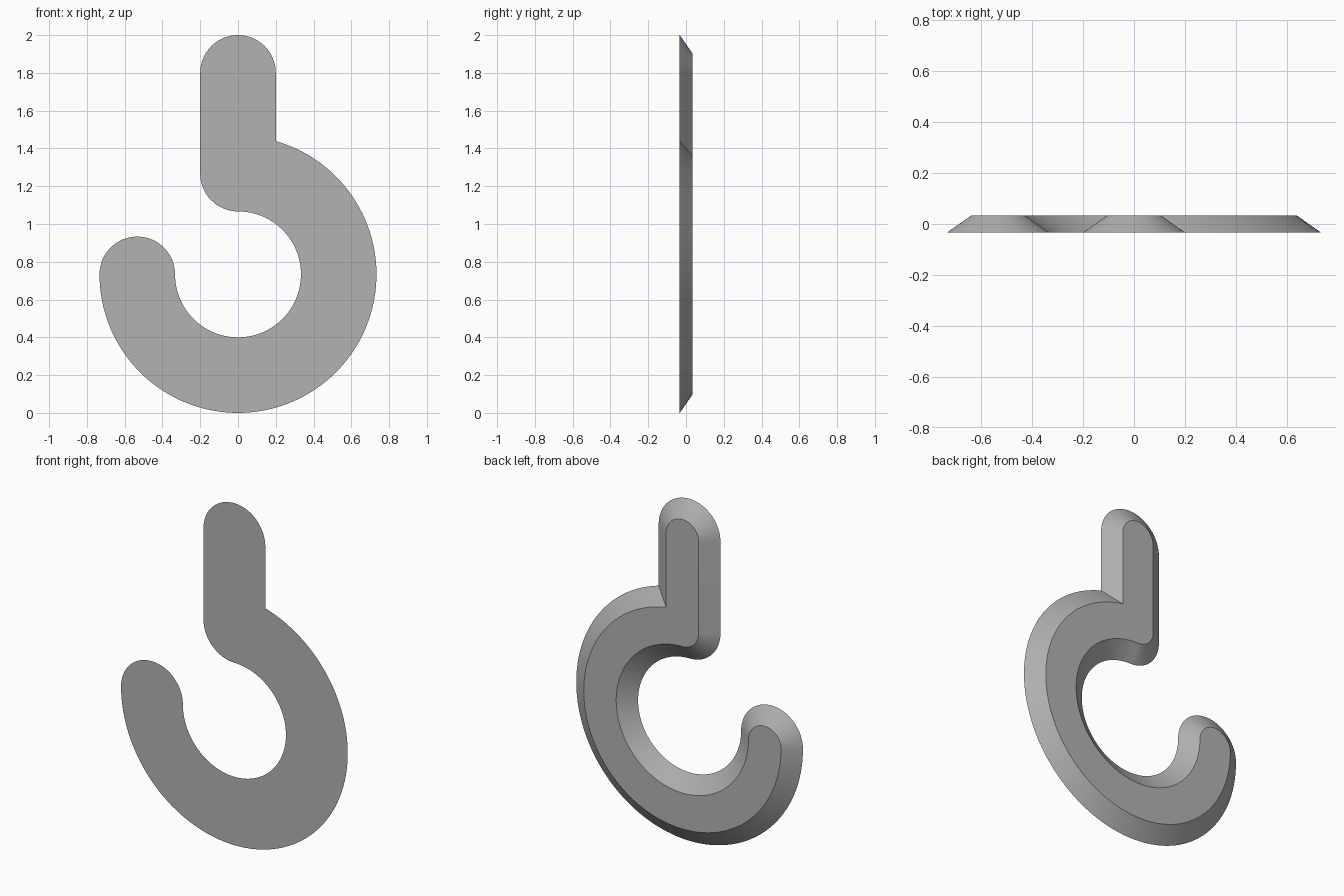
import bpy
import bmesh
from math import sin, cos, sqrt, radians, degrees, asin

cube = bpy.data.objects.get("Cube")
if cube:
    bpy.data.objects.remove(cube, do_unlink=True)

RING = 0.5333          # centreline radius of the hook
RING_Z = 0.7333        # height of the hook centre
SHANK_TOP = 1.8
SHANK_LOW = RING_Z + RING
FRONT_HALF, BACK_HALF = 0.2, 0.105   # half widths of the two faces
HALF_DEPTH = 0.0333


def arc(cx, cz, r, start, end, steps):
    """Points along an arc, angles in degrees."""
    angles = [radians(start + (end - start) * i / steps) for i in range(steps + 1)]
    return [(cx + r * cos(a), cz + r * sin(a)) for a in angles]


def hook_outline(half):
    """Closed outline of the hook for a given half width."""
    outer = RING + half
    join = degrees(asin(sqrt(outer ** 2 - half ** 2) / outer))
    pts = arc(0, SHANK_TOP, half, 0, 180, 40)                 # shank top
    pts += arc(0, SHANK_LOW, half, 180, 270, 20)              # shank heel
    pts += arc(0, RING_Z, RING - half, 90, -180, 90)[1:]      # inner curve
    pts += arc(-RING, RING_Z, half, 0, 180, 40)[1:]           # rounded tip
    pts += arc(0, RING_Z, outer, 180, 360 + join, 90)[1:]     # outer curve
    return pts


# Bevelled plate: wide front face, narrow back face, sloped sides
bm = bmesh.new()
front = [bm.verts.new((x, -HALF_DEPTH, z)) for x, z in hook_outline(FRONT_HALF)]
back = [bm.verts.new((x, HALF_DEPTH, z)) for x, z in hook_outline(BACK_HALF)]
bm.faces.new(front)
bm.faces.new(back[::-1])
n = len(front)
for i in range(n):
    j = (i + 1) % n
    bm.faces.new((front[j], front[i], back[i], back[j]))
bmesh.ops.recalc_face_normals(bm, faces=bm.faces)
mesh = bpy.data.meshes.new("hook")
bm.to_mesh(mesh)
bm.free()

hook = bpy.data.objects.new("hook", mesh)
bpy.context.collection.objects.link(hook)

# Plain grey material
grey = bpy.data.materials.new("grey")
grey.use_nodes = True
colour = (0.45, 0.45, 0.45, 1)
grey.diffuse_color = colour
grey.node_tree.nodes["Principled BSDF"].inputs["Base Color"].default_value = colour
mesh.materials.append(grey)

# Smooth curved sides, crisp face borders
bpy.ops.object.select_all(action="DESELECT")
hook.select_set(True)
bpy.context.view_layer.objects.active = hook
bpy.ops.object.shade_smooth_by_angle(angle=radians(20))
